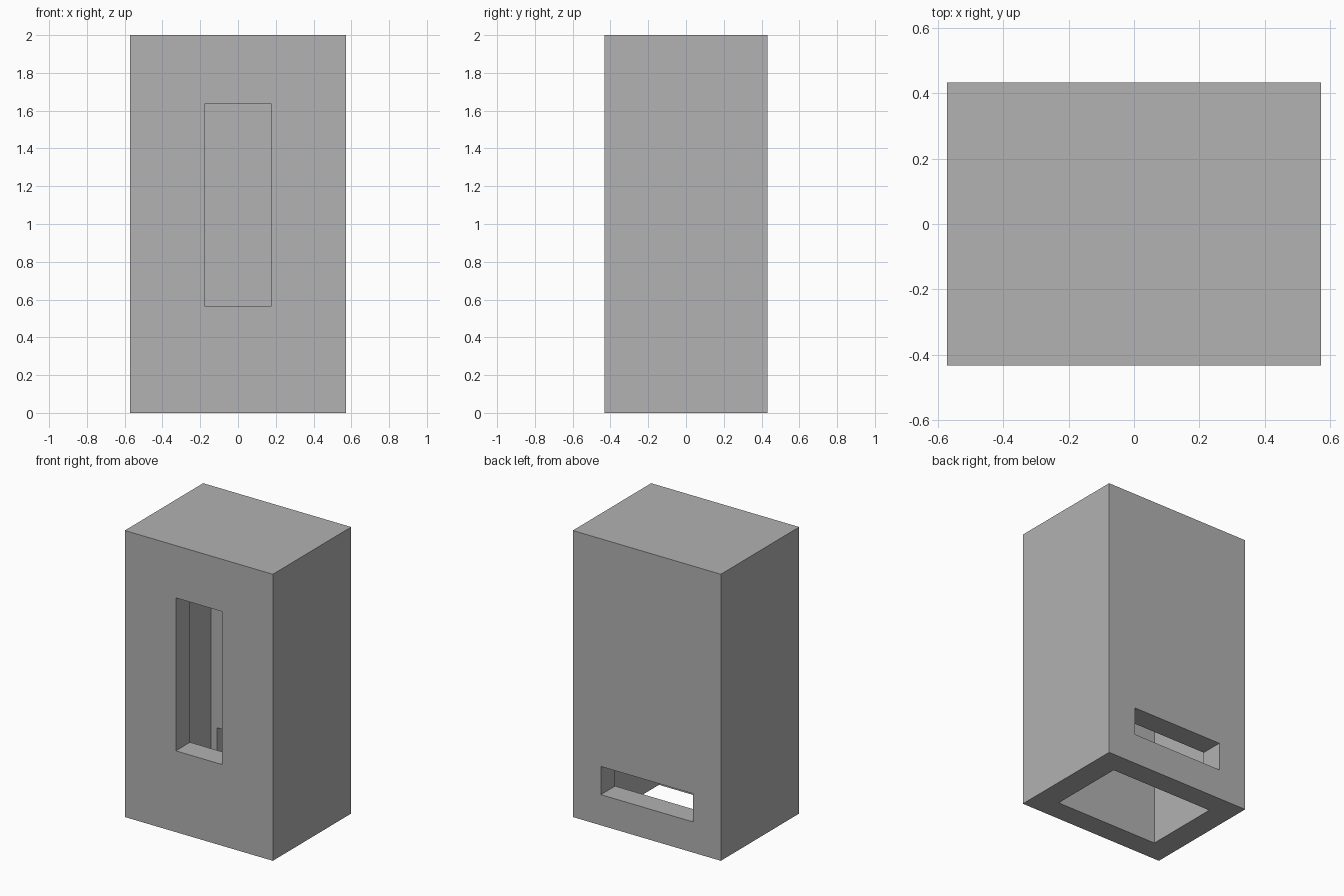
import bpy

default_cube = bpy.data.objects.get("Cube")
if default_cube:
    bpy.data.objects.remove(default_cube, do_unlink=True)

GREY = (0.445, 0.445, 0.445, 1.0)
WIDTH, DEPTH, HEIGHT = 1.143, 0.864, 2.0
SIDE_WALL, WALL = 0.17, 0.157

grey = bpy.data.materials.new("plain_grey")
grey.use_nodes = True
grey.diffuse_color = GREY
grey.node_tree.nodes["Principled BSDF"].inputs["Base Color"].default_value = GREY


def box(name, low, high):
    """Axis-aligned box between two opposite corners."""
    centre = [(a + b) / 2 for a, b in zip(low, high)]
    bpy.ops.mesh.primitive_cube_add(size=1, location=centre)
    obj = bpy.context.object
    obj.name = name
    obj.scale = [b - a for a, b in zip(low, high)]
    bpy.ops.object.transform_apply(location=True, rotation=False, scale=True)
    obj.data.materials.append(grey)
    return obj


def cut(target, cutter):
    """Subtract the cutter and discard it."""
    mod = target.modifiers.new("cut", "BOOLEAN")
    mod.operation = "DIFFERENCE"
    mod.solver = "EXACT"
    mod.object = cutter
    cutter.hide_render = True
    bpy.ops.object.select_all(action="DESELECT")
    target.select_set(True)
    bpy.context.view_layer.objects.active = target
    bpy.ops.object.modifier_apply(modifier=mod.name)
    bpy.data.objects.remove(cutter, do_unlink=True)


# Outer body
half_x, half_y = WIDTH / 2, DEPTH / 2
body = box("housing", (-half_x, -half_y, 0), (half_x, half_y, HEIGHT))

# Hollow inside, open at the bottom
inner_x, inner_y = half_x - SIDE_WALL, half_y - WALL
cut(body, box("cavity_cutter", (-inner_x, -inner_y, -0.1),
              (inner_x, inner_y, HEIGHT - WALL)))

# Tall front window
cut(body, box("window_cutter", (-0.178, -half_y - 0.1, 0.567), (0.178, 0, 1.635)))

# Low, wide slot in the back wall
cut(body, box("slot_cutter", (-0.355, 0, 0.214), (0.355, half_y + 0.1, 0.411)))
